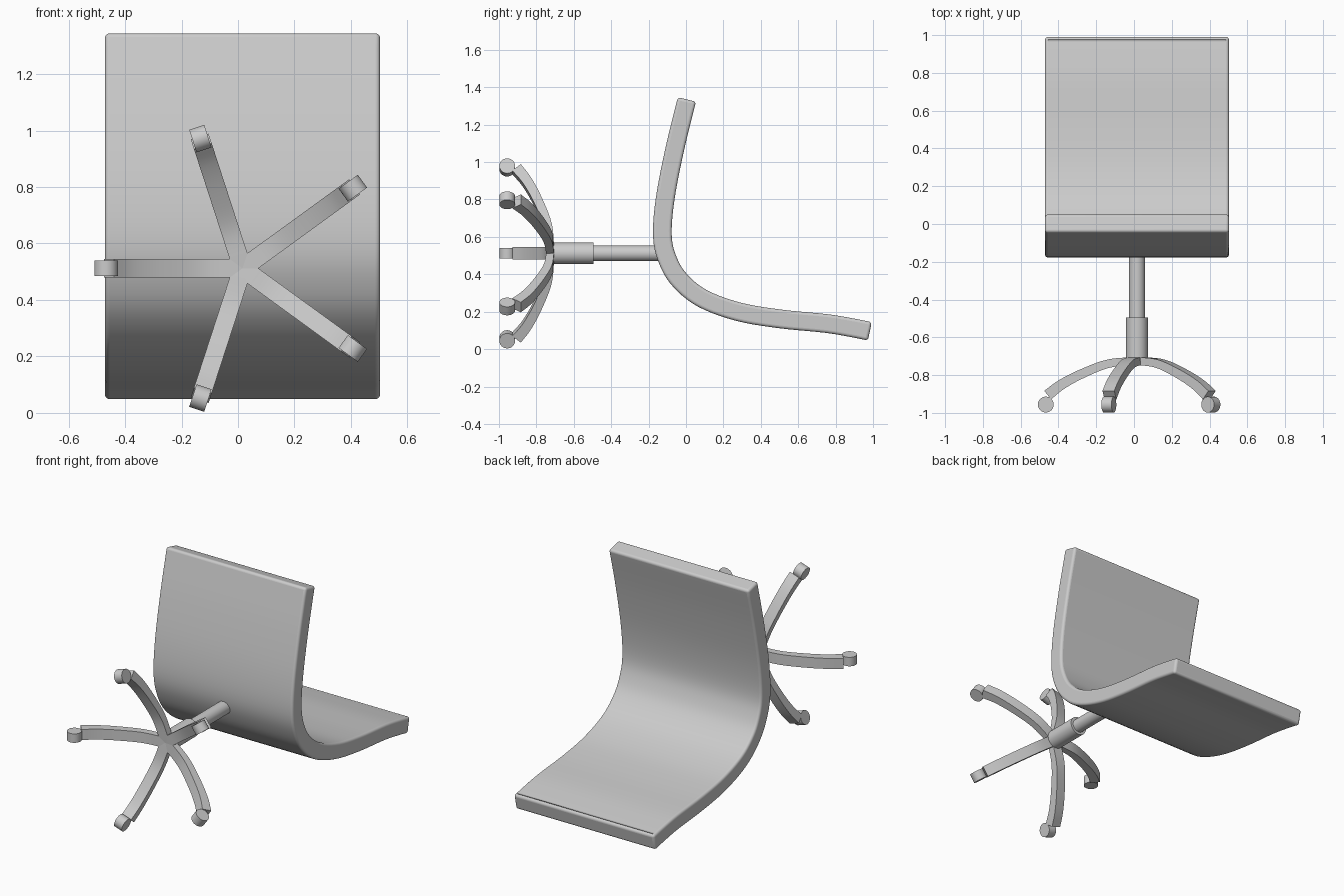
import bpy, bmesh, math
from mathutils import Vector, Matrix

if "Cube" in bpy.data.objects:
    bpy.data.objects.remove(bpy.data.objects["Cube"], do_unlink=True)

CX, CZ = 0.016, 0.512  # axis of the post

grey = bpy.data.materials.new("plain_grey")
grey.use_nodes = True
grey.diffuse_color = (0.6, 0.6, 0.6, 1)
grey.node_tree.nodes["Principled BSDF"].inputs["Base Color"].default_value = (0.6, 0.6, 0.6, 1)


def finish(bm, name, angle=35):
    bmesh.ops.recalc_face_normals(bm, faces=bm.faces)
    mesh = bpy.data.meshes.new(name)
    bm.to_mesh(mesh)
    bm.free()
    mesh.materials.append(grey)
    ob = bpy.data.objects.new(name, mesh)
    bpy.context.collection.objects.link(ob)
    bpy.ops.object.select_all(action='DESELECT')
    ob.select_set(True)
    bpy.context.view_layer.objects.active = ob
    bpy.ops.object.shade_smooth_by_angle(angle=math.radians(angle))
    return ob


def spline(points, steps):
    """Smooth path through the points."""
    p = [Vector(q) for q in points]
    p = [2 * p[0] - p[1]] + p + [2 * p[-1] - p[-2]]
    path = []
    for a, b, c, d in zip(p, p[1:], p[2:], p[3:]):
        for i in range(steps):
            t = i / steps
            path.append(0.5 * (2 * b + (c - a) * t + (2 * a - 5 * b + 4 * c - d) * t ** 2
                               + (3 * b - a - 3 * c + d) * t ** 3))
    return path + [p[-2]]


def slab(path, width, thick_start, thick_end, place):
    """Sweep a rectangle along a flat path; place(u, v, w) gives the 3D position."""
    bm = bmesh.new()
    rings = []
    last = len(path) - 1
    for i, c in enumerate(path):
        tangent = (path[min(i + 1, last)] - path[max(i - 1, 0)]).normalized()
        half = (thick_start + (thick_end - thick_start) * i / last) / 2
        n = Vector((-tangent.y, tangent.x)) * half
        rings.append([bm.verts.new(place(*(c + n * s), w * width / 2))
                      for s, w in ((1, -1), (1, 1), (-1, 1), (-1, -1))])
    for a, b in zip(rings, rings[1:]):
        for k in range(4):
            m = (k + 1) % 4
            bm.faces.new((a[k], a[m], b[m], b[k]))
    bm.faces.new(rings[0])
    bm.faces.new(rings[-1])
    return bm


def cylinder(name, radius, length, matrix):
    bm = bmesh.new()
    bmesh.ops.create_cone(bm, cap_ends=True, segments=32, radius1=radius,
                          radius2=radius, depth=length, matrix=matrix)
    return finish(bm, name)


# Curved seat and back in one padded shell
shell_path = spline([(0.005, 1.335), (-0.06, 1.07), (-0.112, 0.8), (-0.126, 0.6),
                     (-0.095, 0.47), (-0.03, 0.365), (0.09, 0.27), (0.28, 0.2),
                     (0.5, 0.162), (0.75, 0.137), (0.9, 0.112), (0.983, 0.095)], 5)
seat = finish(slab(shell_path, 0.974, 0.1, 0.1, lambda u, v, w: (CX + w, u, v)), "seat_and_back")
bevel = seat.modifiers.new("soft_edges", 'BEVEL')
bevel.width = 0.034
bevel.segments = 5
bevel.limit_method = 'ANGLE'
bevel.angle_limit = math.radians(50)

# Telescopic post
for name, radius, y0, y1 in (("post", 0.042, -0.52, -0.12), ("post_sleeve", 0.058, -0.725, -0.495)):
    cylinder(name, radius, y1 - y0, Matrix.Translation((CX, (y0 + y1) / 2, CZ))
             @ Matrix.Rotation(math.pi / 2, 4, 'X'))

# Five arched legs, each with a caster
leg_path = spline([(0, -0.724), (0.15, -0.739), (0.29, -0.792), (0.4, -0.85), (0.473, -0.906)], 5)
for i in range(5):
    angle = math.pi + i * math.tau / 5
    out = Vector((math.cos(angle), 0, math.sin(angle)))
    side = Vector((-out.z, 0, out.x))
    centre = Vector((CX, 0, CZ))
    up = Vector((0, 1, 0))
    finish(slab(leg_path, 0.066, 0.04, 0.058,
                lambda u, v, w: centre + out * u + up * v + side * w), f"leg_{i + 1}")
    spin = side.to_track_quat('Z', 'Y').to_matrix().to_4x4()
    cylinder(f"caster_{i + 1}", 0.042, 0.056,
             Matrix.Translation(centre + out * 0.483 + up * -0.956) @ spin)
